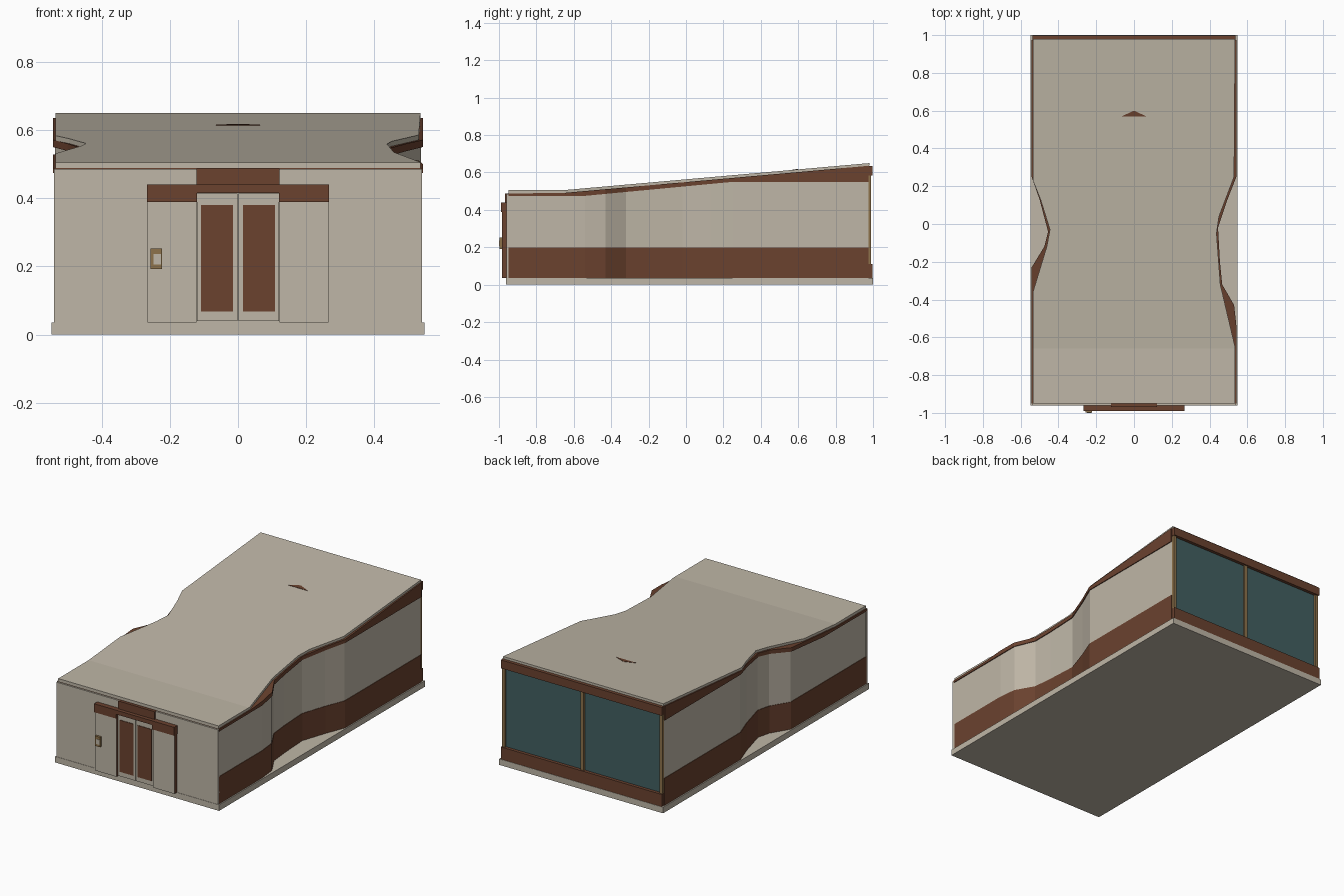
import bpy
import bmesh

cube = bpy.data.objects.get("Cube")
if cube:
    bpy.data.objects.remove(cube, do_unlink=True)


def material(name, rgb):
    m = bpy.data.materials.new(name)
    m.use_nodes = True
    m.diffuse_color = (*rgb, 1)
    m.node_tree.nodes["Principled BSDF"].inputs["Base Color"].default_value = (*rgb, 1)
    return m


cream = material("cream", (0.52, 0.47, 0.385))
brown = material("brown", (0.145, 0.054, 0.028))
teal = material("teal glass", (0.054, 0.115, 0.12))
tan = material("tan", (0.27, 0.17, 0.07))


def add_mesh(name, bm, mat):
    bmesh.ops.recalc_face_normals(bm, faces=bm.faces)
    me = bpy.data.meshes.new(name)
    bm.to_mesh(me)
    bm.free()
    me.materials.append(mat)
    ob = bpy.data.objects.new(name, me)
    bpy.context.collection.objects.link(ob)
    return ob


def box(name, mat, x0, x1, y0, y1, z0, z1):
    bm = bmesh.new()
    bmesh.ops.create_cube(bm, size=1)
    for v in bm.verts:
        v.co = (x1 if v.co.x > 0 else x0, y1 if v.co.y > 0 else y0, z1 if v.co.z > 0 else z0)
    return add_mesh(name, bm, mat)


def interp(points, t):
    """Piecewise linear value through (t, value) points."""
    for (a, va), (b, vb) in zip(points, points[1:]):
        if t <= b:
            return va + (vb - va) * max(0, t - a) / (b - a)
    return points[-1][1]


def loft(name, mat, left, right, bottom, top, grow=0):
    """Solid between two plan edges, with heights that depend on y."""
    ys = sorted({p[0] for line in (left, right, bottom, top) for p in line
                 if left[0][0] <= p[0] <= left[-1][0]})
    bm = bmesh.new()
    rings = []
    for y in ys:
        xl, xr = interp(left, y) - grow, interp(right, y) + grow
        zb, zt = interp(bottom, y), interp(top, y)
        rings.append([bm.verts.new(c) for c in
                      ((xl, y, zb), (xr, y, zb), (xr, y, zt), (xl, y, zt))])
    for a, b in zip(rings, rings[1:]):
        for i in range(4):
            j = (i + 1) % 4
            bm.faces.new((a[i], a[j], b[j], b[i]))
    bm.faces.new(rings[0])
    bm.faces.new(rings[-1])
    return add_mesh(name, bm, mat)


def level(z):
    return [(-0.95, z), (0.98, z)]


# Plan edges as (y, x), and slopes as (y, z)
wall_left = [(-0.95, -0.537), (-0.23, -0.537), (-0.12, -0.47), (-0.04, -0.45),
             (0.13, -0.495), (0.25, -0.537), (0.975, -0.537)]
wall_right = [(-0.95, 0.537), (-0.54, 0.537), (-0.43, 0.525), (-0.32, 0.462), (-0.2, 0.45),
              (-0.02, 0.44), (0.13, 0.49), (0.25, 0.537), (0.975, 0.537)]
roof_left = [(-0.95, -0.535), (-0.36, -0.535), (-0.12, -0.462), (-0.03, -0.445),
             (0.13, -0.495), (0.23, -0.535), (0.98, -0.535)]
roof_right = [(-0.95, 0.535), (-0.65, 0.535), (-0.32, 0.457), (-0.05, 0.437),
              (0.04, 0.45), (0.25, 0.53), (0.98, 0.535)]
roof_under = [(-0.95, 0.488), (-0.66, 0.49), (0.98, 0.636)]
roof_top = [(-0.95, 0.505), (-0.66, 0.505), (0.98, 0.65)]
wall_top = [(-0.95, 0.474), (-0.54, 0.475), (0.25, 0.55), (0.98, 0.55)]

# Slab, wavy walls in three bands, and roof
box("base_slab", cream, -0.547, 0.547, -0.962, 1.0, 0, 0.036)
loft("lower_wall", brown, wall_left, wall_right, level(0.036), level(0.2), 0.003)
loft("upper_wall", cream, wall_left, wall_right, level(0.2), wall_top)
loft("wall_trim", brown, wall_left, wall_right, wall_top, roof_under, 0.005)
loft("roof", cream, roof_left, roof_right, roof_under, roof_top)

# Small triangular plate lying on the roof
bm = bmesh.new()
ring = [bm.verts.new((x, y, interp(roof_top, y) + 0.002))
        for x, y in ((-0.065, 0.57), (0.065, 0.57), (0, 0.6))]
plate = bm.faces.new(ring)
geo = bmesh.ops.extrude_face_region(bm, geom=[plate])["geom"]
bmesh.ops.translate(bm, vec=(0, 0, -0.006),
                    verts=[g for g in geo if isinstance(g, bmesh.types.BMVert)])
add_mesh("roof_marker", bm, brown)

# Front wall
box("front_wall", cream, -0.54, 0.54, -0.96, -0.945, 0.036, 0.486)

# Back window wall
box("back_glass", teal, -0.53, 0.53, 0.97, 0.979, 0.1, 0.59)
box("back_sill", brown, -0.537, 0.537, 0.97, 0.998, 0.036, 0.11)
box("back_header", brown, -0.537, 0.537, 0.97, 0.998, 0.585, 0.635)
for name, x in (("left", 0.525), ("middle", 0), ("right", -0.525)):
    box(name + "_window_post", tan, x - 0.01, x + 0.01, 0.97, 0.99, 0.11, 0.585)

# Entrance, repeated on both sides of the centre
box("canopy_centre", brown, -0.12, 0.12, -0.99, -0.955, 0.415, 0.44)
box("sign_panel", brown, -0.122, 0.122, -0.968, -0.945, 0.44, 0.487)
for side, s in (("left", 1), ("right", -1)):
    def half(part, mat, a, b, *rest):
        return box(side + "_" + part, mat, *sorted((s * a, s * b)), *rest)

    half("canopy", brown, 0.12, 0.267, -0.99, -0.955, 0.389, 0.44)
    wing = half("entrance_wing", cream, 0.122, 0.265, -0.985, -0.955, 0.036, 0.389)
    wing.data.materials.append(brown)
    for f in wing.data.polygons:
        f.material_index = int(abs(f.normal.x) > 0.5)
    half("door", cream, 0.002, 0.12, -0.975, -0.955, 0.04, 0.414)
    half("door_panel", brown, 0.014, 0.108, -0.978, -0.974, 0.068, 0.38)

# Keypad beside the doors
box("keypad", tan, -0.256, -0.223, -0.998, -0.984, 0.192, 0.252)
box("keypad_face", cream, -0.248, -0.226, -1.0, -0.996, 0.206, 0.236)
